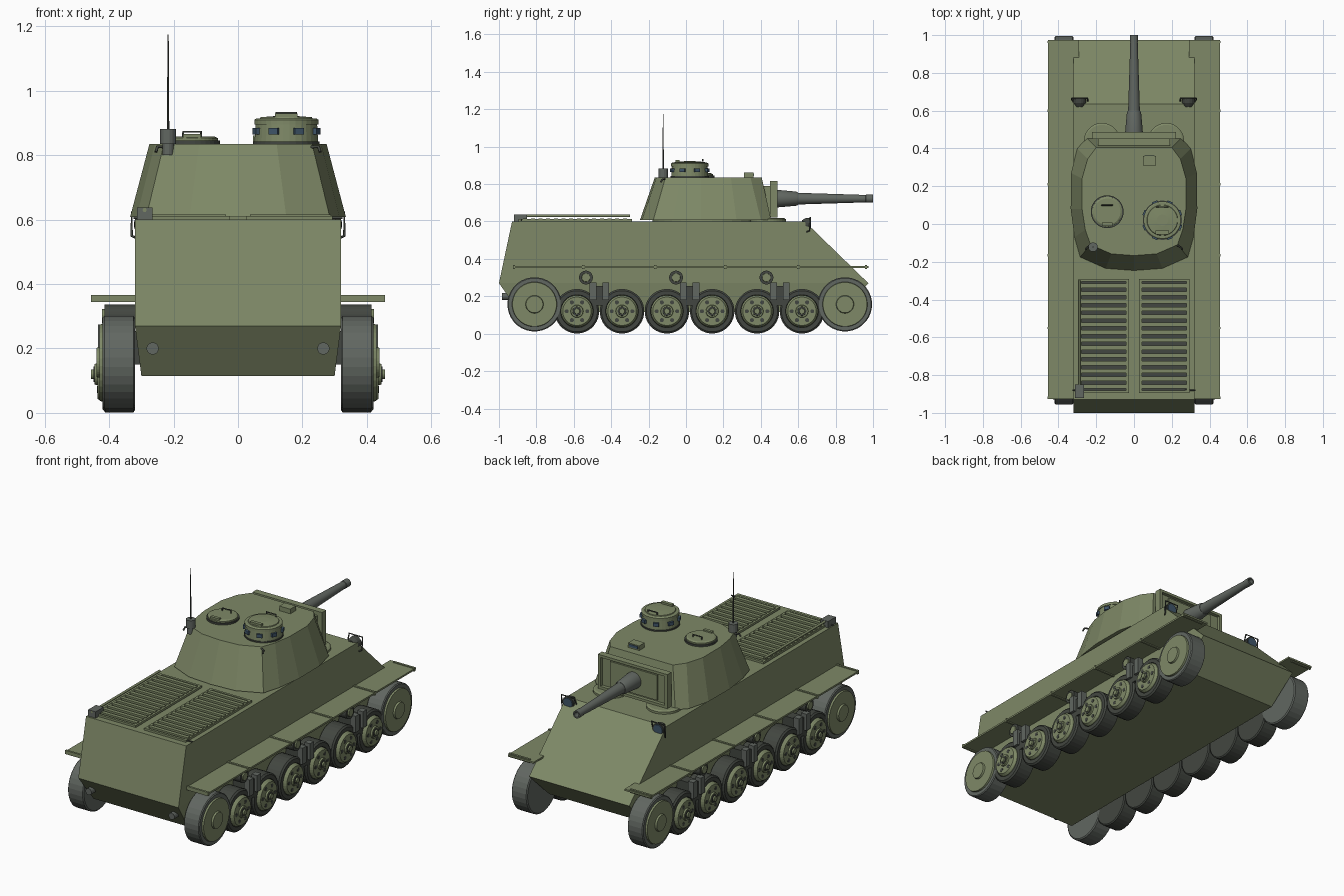
import bpy, bmesh
from math import sin, cos, pi, radians
from mathutils import Vector

if "Cube" in bpy.data.objects:
    bpy.data.objects.remove(bpy.data.objects["Cube"])


def material(name, rgb):
    m = bpy.data.materials.new(name)
    m.diffuse_color = (*rgb, 1)
    m.use_nodes = True
    m.node_tree.nodes["Principled BSDF"].inputs["Base Color"].default_value = m.diffuse_color
    return m


GREEN = material("green_paint", (0.21, 0.25, 0.135))
DARK = material("dark_rubber", (0.055, 0.062, 0.052))
METAL = material("gun_metal", (0.12, 0.135, 0.12))
GLASS = material("glass", (0.05, 0.09, 0.14))


def finish(name, bm, mat, smooth=False):
    bmesh.ops.recalc_face_normals(bm, faces=bm.faces[:])
    me = bpy.data.meshes.new(name)
    bm.to_mesh(me)
    bm.free()
    if smooth:
        me.shade_smooth()
        me.set_sharp_from_angle(angle=radians(30))
    me.materials.append(mat)
    ob = bpy.data.objects.new(name, me)
    bpy.context.collection.objects.link(ob)
    return ob


def loft(name, rings, mat, smooth=False):
    """Skin equal-length rings of points and cap both ends."""
    bm = bmesh.new()
    vs = [[bm.verts.new(p) for p in r] for r in rings]
    n = len(vs[0])
    for a, b in zip(vs, vs[1:]):
        for i in range(n):
            j = (i + 1) % n
            bm.faces.new((a[i], a[j], b[j], b[i]))
    bm.faces.new(vs[0])
    bm.faces.new(vs[-1])
    return finish(name, bm, mat, smooth)


def box(name, x, y, z, mat=GREEN):
    """Box from (min, max) pairs."""
    rings = [[(x[0], y[0], h), (x[1], y[0], h), (x[1], y[1], h), (x[0], y[1], h)] for h in z]
    return loft(name, rings, mat)


def lathe(name, profile, loc, axis="Z", mat=GREEN, n=32, sign=1, smooth=False):
    """Turn (height, radius) pairs around an axis through loc."""
    rings = []
    for h, r in profile:
        ring = []
        for i in range(n):
            a = 2 * pi * (i + 0.5) / n
            u, v, w = r * cos(a), r * sin(a), h * sign
            p = {"X": (w, u, v), "Y": (u, w, v), "Z": (u, v, w)}[axis]
            ring.append(Vector(p) + Vector(loc))
        rings.append(ring)
    return loft(name, rings, mat, smooth)


def rod(name, points, r, mat=DARK):
    """Thin bent rod made from a bevelled curve."""
    cu = bpy.data.curves.new(name, "CURVE")
    cu.dimensions = "3D"
    cu.bevel_depth, cu.bevel_resolution, cu.use_fill_caps = r, 1, True
    sp = cu.splines.new("POLY")
    sp.points.add(len(points) - 1)
    for q, p in zip(sp.points, points):
        q.co = (*p, 1)
    cu.materials.append(mat)
    ob = bpy.data.objects.new(name, cu)
    bpy.context.collection.objects.link(ob)
    return ob


# Hull: horizontal sections (z, half width, rear y, front y)
loft("hull", [[(-w, a, z), (w, a, z), (w, b, z), (-w, b, z)] for z, w, a, b in
              ((0.115, 0.30, -0.89, 0.82), (0.27, 0.32, -1.0, 0.975), (0.60, 0.32, -0.93, 0.635))], GREEN)

# Running gear, fenders and lamps on both sides
for s in (1, -1):
    side = "right" if s > 0 else "left"

    def sx(a, b):
        return tuple(sorted((a * s, b * s)))

    box(side + "_fender", sx(0.29, 0.455), (-0.925, 0.975), (0.351, 0.361))
    for y in (-0.92, -0.55, -0.165, 0.21, 0.60, 0.963):
        box(side + "_fender_joint", sx(0.32, 0.457), (y - 0.006, y + 0.006), (0.345, 0.366))

    # Large end wheels
    for y in (-0.81, 0.85):
        lathe(side + "_end_wheel_rim", [(0.32, 0.138), (0.325, 0.145), (0.415, 0.145), (0.42, 0.14)],
              (0, y, 0.157), "X", METAL, sign=s)
        lathe(side + "_end_wheel_disc", [(0.41, 0.122), (0.43, 0.118), (0.43, 0.048), (0.44, 0.045)],
              (0, y, 0.157), "X", GREEN, sign=s)

    # Road wheels with hub and lightening holes
    for y in (-0.583, -0.342, -0.102, 0.14, 0.38, 0.62):
        c = (0, y, 0.12)
        lathe(side + "_road_wheel_tyre", [(0.32, 0.112), (0.325, 0.119), (0.412, 0.119), (0.42, 0.11),
                                          (0.42, 0.088), (0.41, 0.086)], c, "X", DARK, sign=s)
        lathe(side + "_road_wheel_disc", [(0.40, 0.087), (0.425, 0.085), (0.437, 0.076),
                                          (0.437, 0.034), (0.446, 0.032), (0.446, 0.016), (0.456, 0.014)],
              c, "X", GREEN, sign=s)
        lathe(side + "_road_wheel_hub_ring", [(0.44, 0.026), (0.448, 0.024)], c, "X", DARK, 20, s)
        for k in range(6):
            a = k * pi / 3
            lathe(side + "_wheel_hole", [(0.43, 0.011), (0.4385, 0.011)],
                  (0, y + 0.055 * cos(a), 0.12 + 0.055 * sin(a)), "X", DARK, 12, s)

    # Return rollers and suspension brackets
    for y in (-0.535, -0.053, 0.43):
        lathe(side + "_return_roller_tyre", [(0.31, 0.037), (0.415, 0.037)], (0, y, 0.30), "X", DARK, 24, s)
        lathe(side + "_return_roller_disc", [(0.41, 0.024), (0.422, 0.022)], (0, y, 0.30), "X", GREEN, 20, s)
        b = y + 0.072
        for d in (-0.034, 0.034):
            box(side + "_suspension_strut", sx(0.40, 0.435), (b + d - 0.018, b + d + 0.018), (0.18, 0.275), METAL)
        box(side + "_suspension_mount", sx(0.29, 0.42), (b - 0.03, b + 0.03), (0.15, 0.255), DARK)

    # Headlamp with guard
    lathe(side + "_headlamp", [(0.62, 0.022), (0.64, 0.034), (0.665, 0.036)], (0.288 * s, 0, 0.585), "Y", DARK, 16)
    lathe(side + "_headlamp_glass", [(0.66, 0.03), (0.669, 0.028)], (0.288 * s, 0, 0.585), "Y", GLASS, 16)
    rod(side + "_headlamp_guard", [(0.32 * s, 0.645, 0.545), (0.33 * s, 0.66, 0.55), (0.33 * s, 0.665, 0.622),
                                   (0.245 * s, 0.665, 0.622), (0.245 * s, 0.65, 0.58)], 0.004)
    # Round deck plates beside the turret front, rear tow pins
    lathe(side + "_front_deck_hatch", [(0.595, 0.095), (0.612, 0.095), (0.618, 0.085)], (0.17 * s, 0.44, 0))
    lathe(side + "_tow_pin", [(-0.985, 0.019), (-0.93, 0.019)], (0.265 * s, 0, 0.2), "Y", METAL, 16)

    # Engine grille: frame and slats
    x0, x1 = 0.027, 0.293
    for a, b in ((x0, x0 + 0.016), (x1 - 0.016, x1)):
        box(side + "_grille_side_bar", sx(a, b), (-0.895, -0.29), (0.598, 0.612))
    for y in (-0.895, -0.304):
        box(side + "_grille_end_bar", sx(x0, x1), (y, y + 0.014), (0.598, 0.612))
    box(side + "_grille_bed", sx(x0, x1), (-0.89, -0.295), (0.595, 0.602), DARK)
    for k in range(14):
        y = -0.86 + k * 0.041
        box(side + "_grille_slat", sx(x0 + 0.01, x1 - 0.004), (y - 0.011, y + 0.011), (0.60, 0.616))
    rod(side + "_rear_clip", [(0.27 * s, -0.88, 0.606), (0.325 * s, -0.88, 0.606)], 0.004)
    rod(side + "_turret_lift_hook", [(0.225 * s, -0.11, 0.825), (0.25 * s, -0.125, 0.827),
                                     (0.255 * s, -0.135, 0.81)], 0.005)

# Hammer stowed along the left grille
rod("hammer_handle", [(-0.29, -0.92, 0.63), (-0.29, -0.30, 0.63)], 0.007, GREEN)
box("hammer_head", (-0.313, -0.265), (-0.92, -0.85), (0.60, 0.637), METAL)

# Turret: half outlines for base and roof
base = [(0.25, 0.455), (0.30, 0.40), (0.333, 0.27), (0.335, 0.08), (0.315, -0.07), (0.285, -0.175), (0.15, -0.235)]
roof = [(0.20, 0.405), (0.245, 0.345), (0.275, 0.24), (0.275, 0.08), (0.258, -0.03), (0.23, -0.11), (0.12, -0.158)]


def outline(half, tail, z):
    return [(x, y, z) for x, y in half] + [(0, tail, z)] + [(-x, y, z) for x, y in reversed(half)]


loft("turret", [outline(base, -0.246, 0.608), outline(roof, -0.167, 0.835)], GREEN)
lathe("turret_ring", [(0.595, 0.29), (0.61, 0.29)], (0, 0.11, 0))

# Mantlet: plate with raised frame
box("mantlet_core", (-0.19, 0.19), (0.36, 0.46), (0.63, 0.79))
box("mantlet_plate", (-0.22, 0.22), (0.455, 0.468), (0.62, 0.815))
for s in (1, -1):
    box("mantlet_frame_side", tuple(sorted((0.205 * s, 0.222 * s))), (0.45, 0.488), (0.62, 0.817))
box("mantlet_frame_top", (-0.22, 0.22), (0.45, 0.488), (0.802, 0.817))
box("mantlet_frame_bottom", (-0.22, 0.22), (0.45, 0.488), (0.62, 0.635))
box("mantlet_inner_panel", (-0.15, 0.15), (0.46, 0.478), (0.645, 0.79))

# Gun
lathe("gun_sleeve", [(0.47, 0.048), (0.50, 0.046), (0.59, 0.038), (0.60, 0.033)], (0, 0, 0.722), "Y", METAL, smooth=True)
lathe("gun_barrel", [(0.58, 0.032), (0.96, 0.02), (0.962, 0.022), (1.0, 0.022), (1.0, 0.014), (0.96, 0.013)],
      (0, 0, 0.722), "Y", METAL, 24, smooth=True)

# Commander cupola with vision blocks
C = (0.15, 0.02, 0)
lathe("cupola_wall", [(0.83, 0.1), (0.90, 0.096)], C)
lathe("cupola_rim", [(0.895, 0.1), (0.91, 0.1), (0.914, 0.094)], C)
lathe("cupola_foot", [(0.832, 0.104), (0.842, 0.104)], C, mat=DARK)
lathe("cupola_lid", [(0.91, 0.084), (0.918, 0.08), (0.922, 0.03)], C)
for k in range(8):
    a = k * pi / 4 + pi / 8
    block = box("vision_block", (-0.008, 0.008), (-0.015, 0.015), (0.864, 0.884), GLASS)
    block.location = (C[0] + 0.1 * cos(a), C[1] + 0.1 * sin(a), 0)
    block.rotation_euler.z = a
rod("cupola_handle", [(0.12, 0.09, 0.92), (0.12, 0.09, 0.932), (0.18, 0.09, 0.932), (0.18, 0.09, 0.92)], 0.004)
box("cupola_hinge", (0.115, 0.185), (-0.055, -0.035), (0.915, 0.93))

# Loader hatch
L = (-0.142, 0.065, 0)
lathe("loader_hatch_ring", [(0.832, 0.087), (0.845, 0.087)], L, mat=DARK)
lathe("loader_hatch_lid", [(0.84, 0.08), (0.853, 0.08), (0.858, 0.07)], L)
rod("loader_hatch_handle", [(-0.17, 0.1, 0.855), (-0.17, 0.1, 0.873), (-0.115, 0.1, 0.873), (-0.115, 0.1, 0.855)], 0.004)
box("loader_hatch_hinge", (-0.17, -0.115), (-0.01, 0.008), (0.85, 0.866))

# Periscope and antenna
box("periscope", (0.047, 0.117), (0.31, 0.36), (0.83, 0.862))
box("periscope_glass", (0.055, 0.109), (0.355, 0.363), (0.842, 0.857), GLASS)
lathe("antenna_base", [(0.80, 0.018), (0.835, 0.018), (0.835, 0.025), (0.882, 0.025)], (-0.217, -0.122, 0), mat=METAL, n=16)
lathe("antenna_rod", [(0.88, 0.004), (1.175, 0.002)], (-0.217, -0.122, 0), mat=DARK, n=8)
